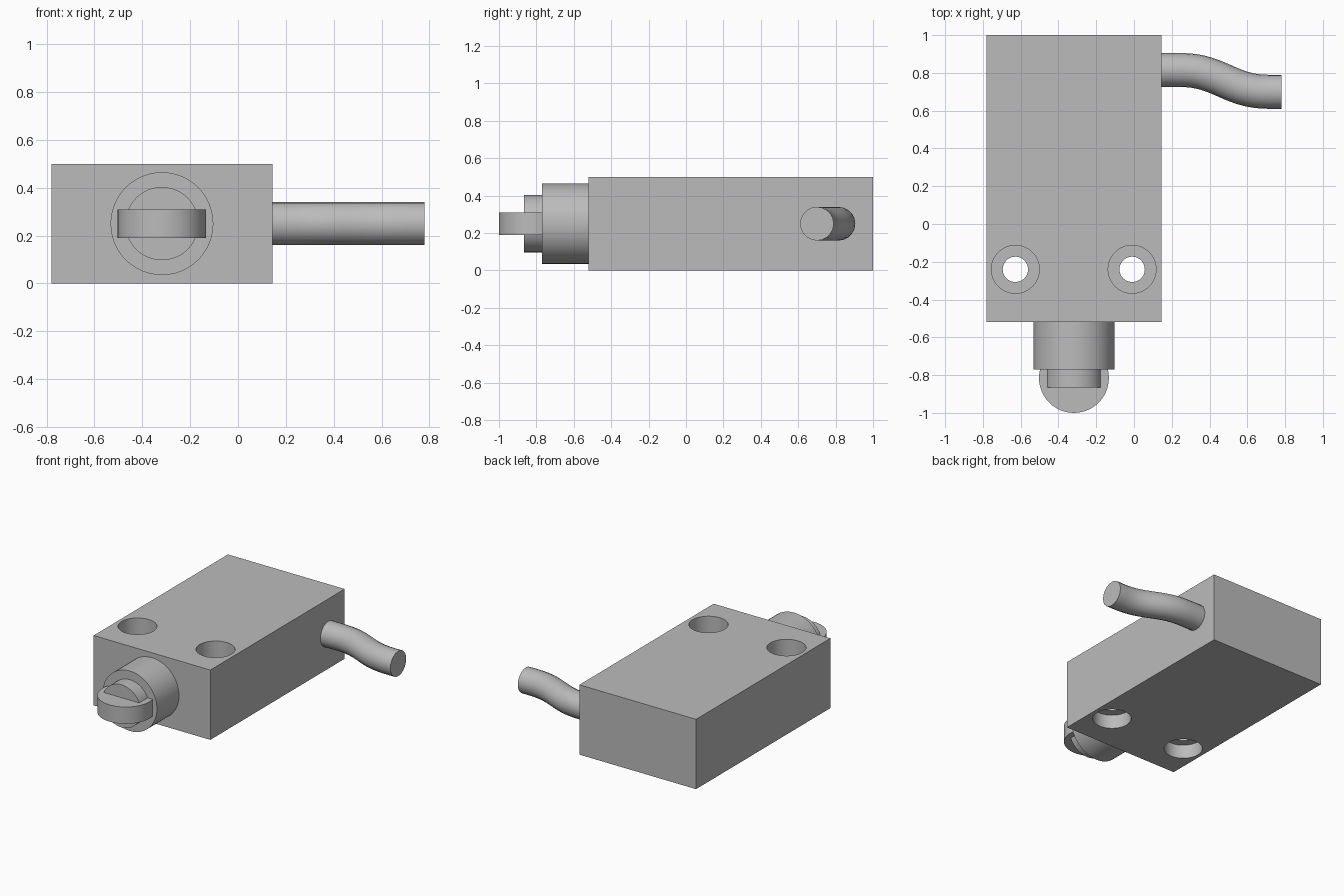
import bpy
from math import radians

cube = bpy.data.objects.get("Cube")
if cube:
    bpy.data.objects.remove(cube, do_unlink=True)

grey = bpy.data.materials.new("light_grey")
grey.use_nodes = True
COLOUR = (0.5, 0.5, 0.5, 1)
grey.diffuse_color = COLOUR
grey.node_tree.nodes["Principled BSDF"].inputs["Base Color"].default_value = COLOUR

PLUNGER_X, MID_Z = -0.318, 0.25


def finish(name):
    ob = bpy.context.object
    ob.name = name
    ob.data.materials.clear()
    ob.data.materials.append(grey)
    bpy.ops.object.shade_smooth_by_angle(angle=radians(35))
    return ob


def cylinder(name, radius, start, end, along_y=False):
    """Cylinder between two points, along z or along y."""
    mid = [(a + b) / 2 for a, b in zip(start, end)]
    depth = sum(abs(b - a) for a, b in zip(start, end))
    bpy.ops.mesh.primitive_cylinder_add(
        vertices=48, radius=radius, depth=depth, location=mid,
        rotation=(radians(90) if along_y else 0, 0, 0))
    return finish(name)


# Housing block
bpy.ops.mesh.primitive_cube_add(size=1, location=(-0.3175, 0.24, MID_Z))
bpy.context.object.scale = (0.925, 1.52, 0.5)
bpy.ops.object.transform_apply(location=False, rotation=False, scale=True)
housing = finish("housing")

# Mounting holes, counterbored from above and below
cutters = []
for x in (-0.628, -0.01):
    for radius, low, high in ((0.067, -0.1, 0.6), (0.127, 0.25, 0.6), (0.127, -0.1, 0.1)):
        cutter = cylinder("hole_cutter", radius, (x, -0.24, low), (x, -0.24, high))
        cutters.append(cutter)
        cut = housing.modifiers.new("hole", "BOOLEAN")
        cut.operation = "DIFFERENCE"
        cut.solver = "EXACT"
        cut.object = cutter

bpy.ops.object.select_all(action="DESELECT")
housing.select_set(True)
bpy.context.view_layer.objects.active = housing
for mod in list(housing.modifiers):
    if mod.type == "BOOLEAN":
        bpy.ops.object.modifier_apply(modifier=mod.name)
for cutter in cutters:
    bpy.data.objects.remove(cutter, do_unlink=True)
bpy.ops.object.shade_smooth_by_angle(angle=radians(35))

# Plunger guide, plunger and roller
for name, radius, front, back in (("plunger_guide", 0.215, -0.77, -0.52),
                                  ("plunger", 0.153, -0.865, -0.77)):
    cylinder(name, radius, (PLUNGER_X, front, MID_Z), (PLUNGER_X, back, MID_Z), True)
cylinder("roller", 0.185, (PLUNGER_X, -0.815, 0.19), (PLUNGER_X, -0.815, 0.31))

# Cable, swept along a gentle S bend
path = bpy.data.curves.new("cable", "CURVE")
path.dimensions = "3D"
path.bevel_depth = 0.09
path.bevel_resolution = 8
path.resolution_u = 16
path.use_fill_caps = True
spline = path.splines.new("BEZIER")
points = ((0.145, 0.815, 0.04), (0.25, 0.815, 0.2), (0.71, 0.70, 0.2), (0.78, 0.70, 0.025))
spline.bezier_points.add(len(points) - 1)
for point, (x, y, reach) in zip(spline.bezier_points, points):
    point.handle_left_type = point.handle_right_type = "FREE"
    point.co = (x, y, MID_Z)
    point.handle_left = (x - min(reach, 0.03), y, MID_Z)
    point.handle_right = (x + min(reach, 0.03), y, MID_Z)
spline.bezier_points[1].handle_right.x += 0.17
spline.bezier_points[2].handle_left.x -= 0.17
cable = bpy.data.objects.new("cable", path)
bpy.context.collection.objects.link(cable)
bpy.ops.object.select_all(action="DESELECT")
cable.select_set(True)
bpy.context.view_layer.objects.active = cable
bpy.ops.object.convert(target="MESH")
finish("cable")
